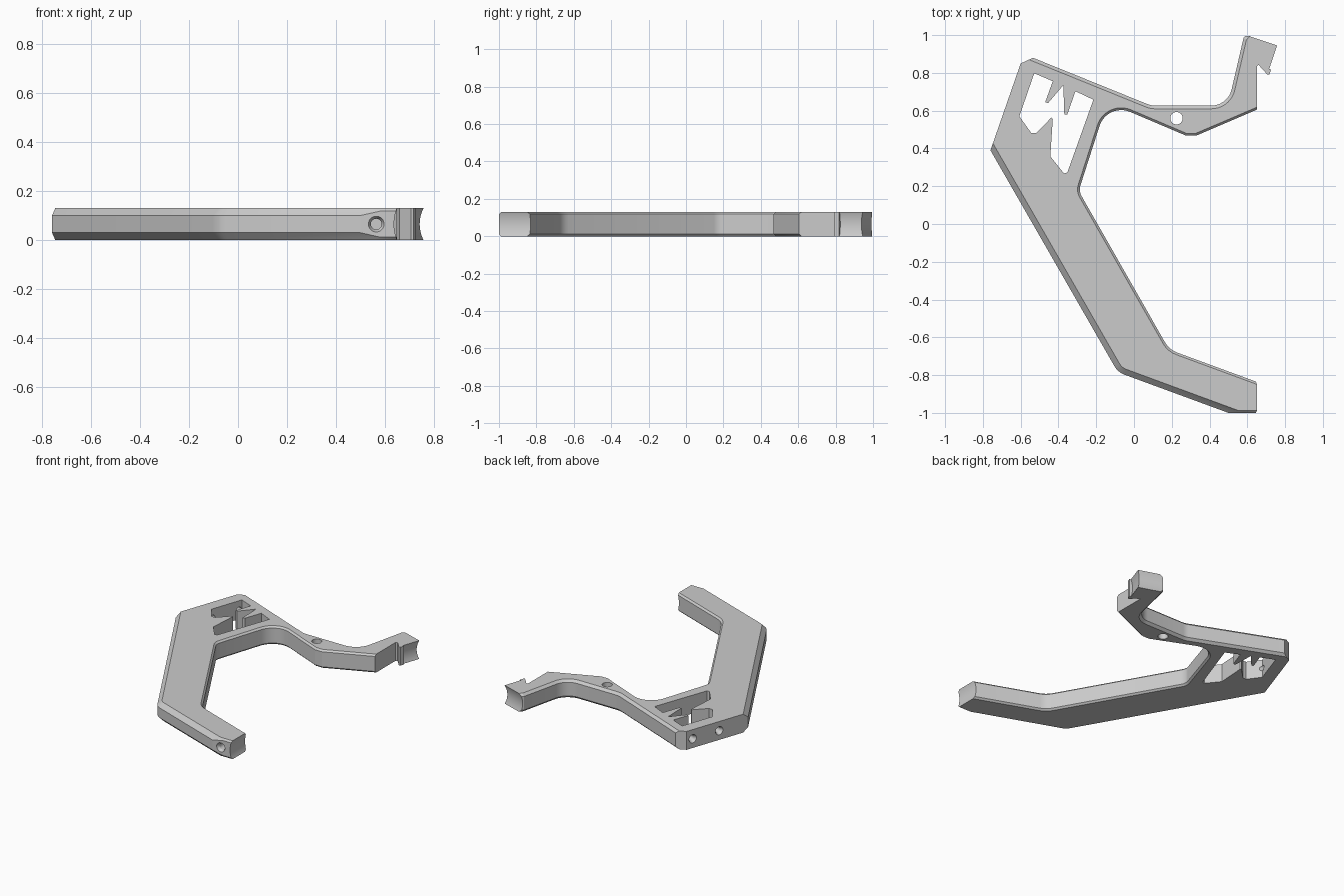
import bpy, bmesh, math
from mathutils import Vector

if "Cube" in bpy.data.objects:
    bpy.data.objects.remove(bpy.data.objects["Cube"])

H = 0.13  # plate thickness


def fillet(points):
    """Round corners. Each point is x, y, radius, chamfer of the edge that follows."""
    out = []
    for i, (x, y, r, w) in enumerate(points):
        p = Vector((x, y))
        before = points[i - 1]
        after = points[(i + 1) % len(points)]
        if r == 0:
            out.append((p, w, points[i - 1][3]))
            continue
        d1 = (Vector(before[:2]) - p).normalized()
        d2 = (Vector(after[:2]) - p).normalized()
        half = math.acos(max(-1, min(1, d1.dot(d2)))) / 2
        t = r / math.tan(half)
        c = p + (d1 + d2).normalized() * (r / math.sin(half))
        a, b = p + d1 * t - c, p + d2 * t - c
        start = math.atan2(a.y, a.x)
        sweep = math.atan2(a.x * b.y - a.y * b.x, a.dot(b))
        steps = max(3, round(abs(sweep) / math.radians(9)))
        for k in range(steps + 1):
            ang = start + sweep * k / steps
            out.append((c + Vector((math.cos(ang), math.sin(ang))) * r, w, w))
    return out


def plate(name, points, z0, z1):
    """Extrude a counter-clockwise outline, with its own chamfer on each edge."""
    pts = fillet(points)
    n = len(pts)
    bm = bmesh.new()
    rings = [[], [], [], []]
    for i, (p, w2, w1) in enumerate(pts):
        d1 = (p - pts[i - 1][0]).normalized()
        d2 = (pts[(i + 1) % n][0] - p).normalized()
        n1, n2 = Vector((-d1.y, d1.x)), Vector((-d2.y, d2.x))
        det = n1.x * n2.y - n1.y * n2.x
        if abs(det) < 0.02:
            inset = p + n1 * ((w1 + w2) / 2)
        else:
            inset = p + Vector((w1 * n2.y - w2 * n1.y, n1.x * w2 - n2.x * w1)) / det
        c = max(w1, w2)
        for ring, v, z in zip(rings, (inset, p, p, inset), (z0, z0 + c, z1 - c, z1)):
            ring.append(bm.verts.new((v.x, v.y, z)))
    for lo, hi in zip(rings, rings[1:]):
        for i in range(n):
            j = (i + 1) % n
            bm.faces.new((lo[i], lo[j], hi[j], hi[i]))
    bm.faces.new(rings[0][::-1])
    bm.faces.new(rings[3])
    bmesh.ops.remove_doubles(bm, verts=bm.verts[:], dist=1e-5)
    bmesh.ops.recalc_face_normals(bm, faces=bm.faces[:])
    mesh = bpy.data.meshes.new(name)
    bm.to_mesh(mesh)
    bm.free()
    obj = bpy.data.objects.new(name, mesh)
    bpy.context.collection.objects.link(obj)
    return obj


def cut(target, cutter):
    """Subtract the cutter; keep the old mesh if a cut would leave nothing."""
    cutter.hide_render = True
    mod = target.modifiers.new("cut", 'BOOLEAN')
    mod.operation, mod.solver, mod.object = 'DIFFERENCE', 'EXACT', cutter
    bpy.context.view_layer.update()
    graph = bpy.context.evaluated_depsgraph_get()
    result = bpy.data.meshes.new_from_object(target.evaluated_get(graph))
    target.modifiers.remove(mod)
    if len(result.polygons) > 20:
        target.data = result
    bpy.data.objects.remove(cutter)


def rod(center, direction, r1, r2, length, sides=32):
    rot = Vector(direction).to_track_quat('Z', 'Y').to_euler()
    bpy.ops.mesh.primitive_cone_add(vertices=sides, radius1=r1, radius2=r2,
                                    depth=length, location=center, rotation=rot)
    return bpy.context.object


def screw_hole(target, pos, direction, r, depth):
    pos, d = Vector(pos), Vector(direction).normalized()
    cut(target, rod(pos + d * ((depth - 0.02) / 2), d, r, r, depth + 0.02))
    cut(target, rod(pos + d * 0.005, d, r * 1.7, r * 0.98, 0.03))


def groove(target, p, q, radius=0.18, depth=0.012):
    """Hollow an end face with a shallow cylinder lying along it."""
    p, q = Vector((*p, H / 2)), Vector((*q, H / 2))
    d = (q - p).normalized()
    out = Vector((d.y, -d.x, 0))
    cut(target, rod((p + q) / 2 + out * (radius - depth), d, radius, radius,
                    (q - p).length + 0.04, 128))


# Main frame outline: foot, inner side, arm, hook, then back along the outer side
S, M, L = 0.012, 0.017, 0.03
outline = [
    (0.65, -1.0, 0, 0), (0.65, -0.836, 0, S), (0.186, -0.665, 0.12, S),
    (-0.293, 0.175, 0.07, S), (-0.142, 0.645, 0.12, S),
    (0.275, 0.468, 0, S), (0.33, 0.468, 0, S), (0.65, 0.605, 0, 0),
    (0.65, 0.835, 0, 0), (0.66, 0.842, 0, 0), (0.707, 0.79, 0, 0),
    (0.717, 0.792, 0, 0), (0.728, 0.825, 0, 0), (0.722, 0.84, 0, 0),
    (0.758, 0.945, 0, 0), (0.595, 1.0, 0, M), (0.58, 0.985, 0, M),
    (0.497, 0.627, 0.11, M), (0.09, 0.627, 0.1, M), (-0.535, 0.88, 0, 0),
    (-0.6, 0.85, 0, 0), (-0.76, 0.39, 0, L), (-0.085, -0.785, 0.1, L),
    (0.5, -1.0, 0, S), (0.58, -1.0, 0, S),
]
frame = plate("bracket_frame", outline, 0, H)

# Jagged window
window = [
    (-0.528, 0.798), (-0.607, 0.57), (-0.544, 0.482), (-0.517, 0.482),
    (-0.437, 0.564), (-0.43, 0.556), (-0.443, 0.358), (-0.371, 0.268),
    (-0.353, 0.272), (-0.215, 0.658), (-0.31, 0.703), (-0.353, 0.58),
    (-0.369, 0.58), (-0.374, 0.735), (-0.455, 0.64), (-0.47, 0.645),
    (-0.43, 0.756),
]
cut(frame, plate("window_cutter", [(x, y, 0, 0) for x, y in window], -0.1, 0.3))

# Pin hole through the arm
cut(frame, rod((0.225, 0.56, H / 2), (0, 0, 1), 0.033, 0.033, 0.4))

# Screw holes in the back face and the foot
for x, y in ((-0.616, 0.804), (-0.685, 0.606)):
    screw_hole(frame, (x, y, H / 2), (0.945, -0.328, 0), 0.02, 0.11)
screw_hole(frame, (0.565, -1.0, H / 2), (0, 1, 0), 0.022, 0.1)

# Hollowed end faces of the foot and the hook
groove(frame, (0.65, -1.0), (0.65, -0.836))
groove(frame, (0.722, 0.84), (0.758, 0.945))
groove(frame, (0.758, 0.945), (0.595, 1.0))

bpy.ops.object.select_all(action='DESELECT')
frame.select_set(True)
bpy.context.view_layer.objects.active = frame
bpy.ops.object.shade_smooth_by_angle(angle=math.radians(20))
